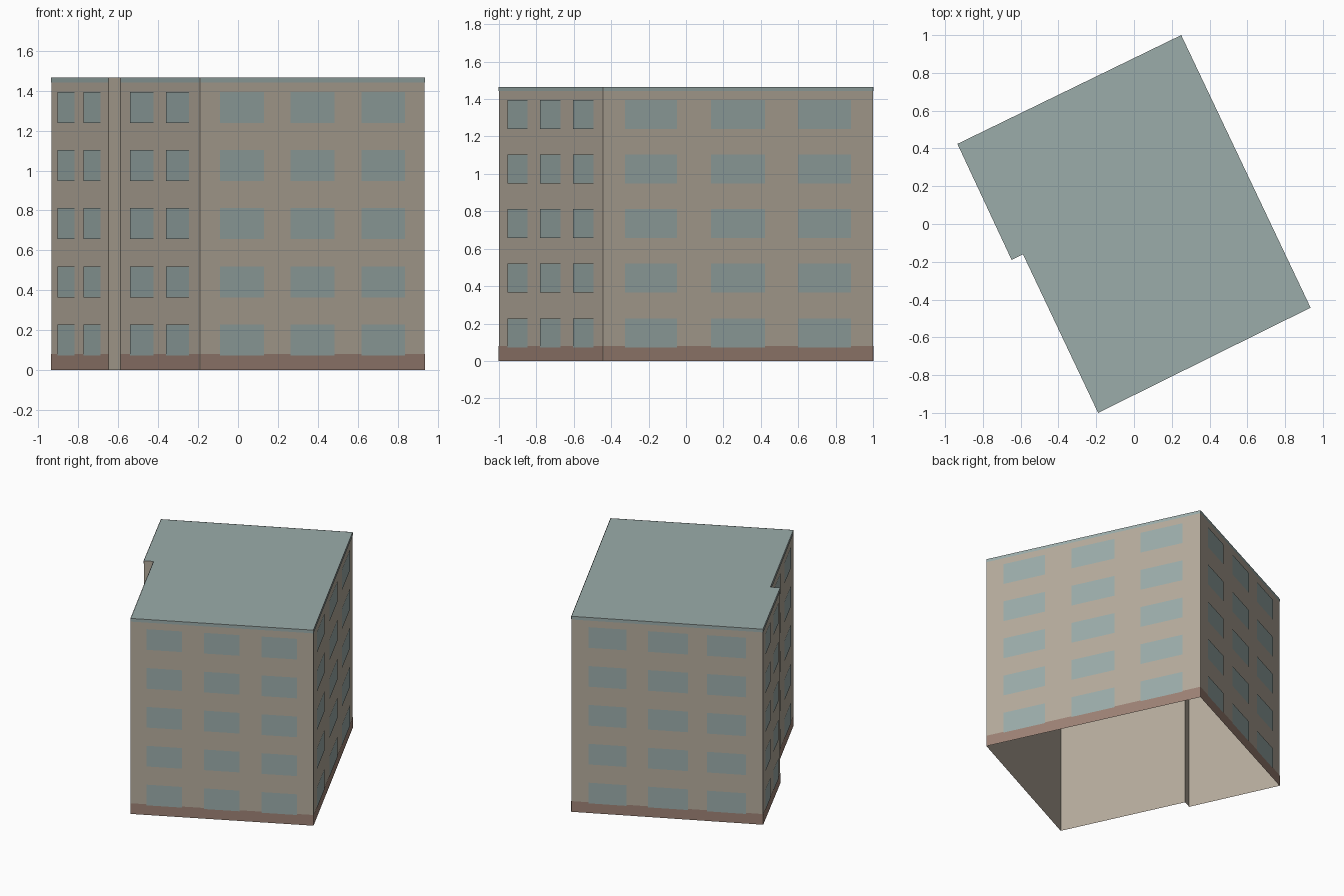
import bpy
from mathutils import Vector

cube = bpy.data.objects.get("Cube")
if cube:
    bpy.data.objects.remove(cube, do_unlink=True)

HEIGHT, BASE_TOP, BAND_BOTTOM = 1.465, 0.08, 1.442
FLOORS, PITCH, SILL, WINDOW_H = 5, 0.2915, 0.073, 0.155


def material(name, srgb):
    rgb = [(c / 255 / 12.92) if c < 11 else ((c / 255 + 0.055) / 1.055) ** 2.4 for c in srgb]
    mat = bpy.data.materials.new(name)
    mat.use_nodes = True
    mat.diffuse_color = (*rgb, 1)
    mat.node_tree.nodes["Principled BSDF"].inputs["Base Color"].default_value = (*rgb, 1)
    return mat


beige = material("beige wall", (181, 171, 156))
teal = material("grey teal", (155, 172, 170))
brown = material("brown base", (157, 130, 117))


def add_mesh(name, verts, faces, mat):
    mesh = bpy.data.meshes.new(name)
    mesh.from_pydata(verts, [], faces)
    mesh.materials.append(mat)
    obj = bpy.data.objects.new(name, mesh)
    bpy.context.collection.objects.link(obj)
    return obj


def add_plates(name, a, b, rects, offset, mat):
    """Thin plates on the wall from a to b; rects hold (u0, u1, z0, z1)."""
    a, b = Vector(a), Vector(b)
    d = b - a
    out = Vector((d.y, -d.x)).normalized() * offset
    verts, faces = [], []
    for u0, u1, z0, z1 in rects:
        n = len(verts)
        p, q = a + d * u0 + out, a + d * u1 + out
        verts += [(*p, z0), (*q, z0), (*q, z1), (*p, z1)]
        faces.append(range(n, n + 4))
    add_mesh(name, verts, faces, mat)


# Footprint, counter-clockwise from the front corner
corners = [(-0.19, -1.0), (0.935, -0.443), (0.25, 1.0),
           (-0.935, 0.424), (-0.648, -0.19), (-0.588, -0.16)]
n = len(corners)

# Walls, open underneath, and the flat roof
wall_verts = [(x, y, z) for z in (0, HEIGHT) for x, y in corners]
add_mesh("walls", wall_verts,
         [(i, (i + 1) % n, (i + 1) % n + n, i + n) for i in range(n)], beige)
add_mesh("roof", [(x, y, HEIGHT) for x, y in corners], [range(n)], teal)

# Window columns along each wall; the small return wall stays plain
facades = {
    "front": (0, [(0.087, 0.282), (0.402, 0.597), (0.717, 0.912)]),
    "left_side": (1, [(0.08, 0.273), (0.398, 0.598), (0.72, 0.917)]),
    "back": (2, [(0.089, 0.287), (0.401, 0.609), (0.708, 0.911)]),
    "right_rear": (3, [(0.12, 0.415), (0.575, 0.87)]),
    "right_front": (5, [(0.13, 0.42), (0.58, 0.87)]),
}
for name, (i, columns) in facades.items():
    a, b = corners[i], corners[(i + 1) % n]
    add_plates(name + "_base", a, b, [(0, 1, 0, BASE_TOP)], 0.002, brown)
    add_plates(name + "_roof_band", a, b, [(0, 1, BAND_BOTTOM, HEIGHT)], 0.002, teal)
    windows = [(u0, u1, SILL + k * PITCH, SILL + k * PITCH + WINDOW_H)
               for k in range(FLOORS) for u0, u1 in columns]
    add_plates(name + "_windows", a, b, windows, 0.004, teal)
